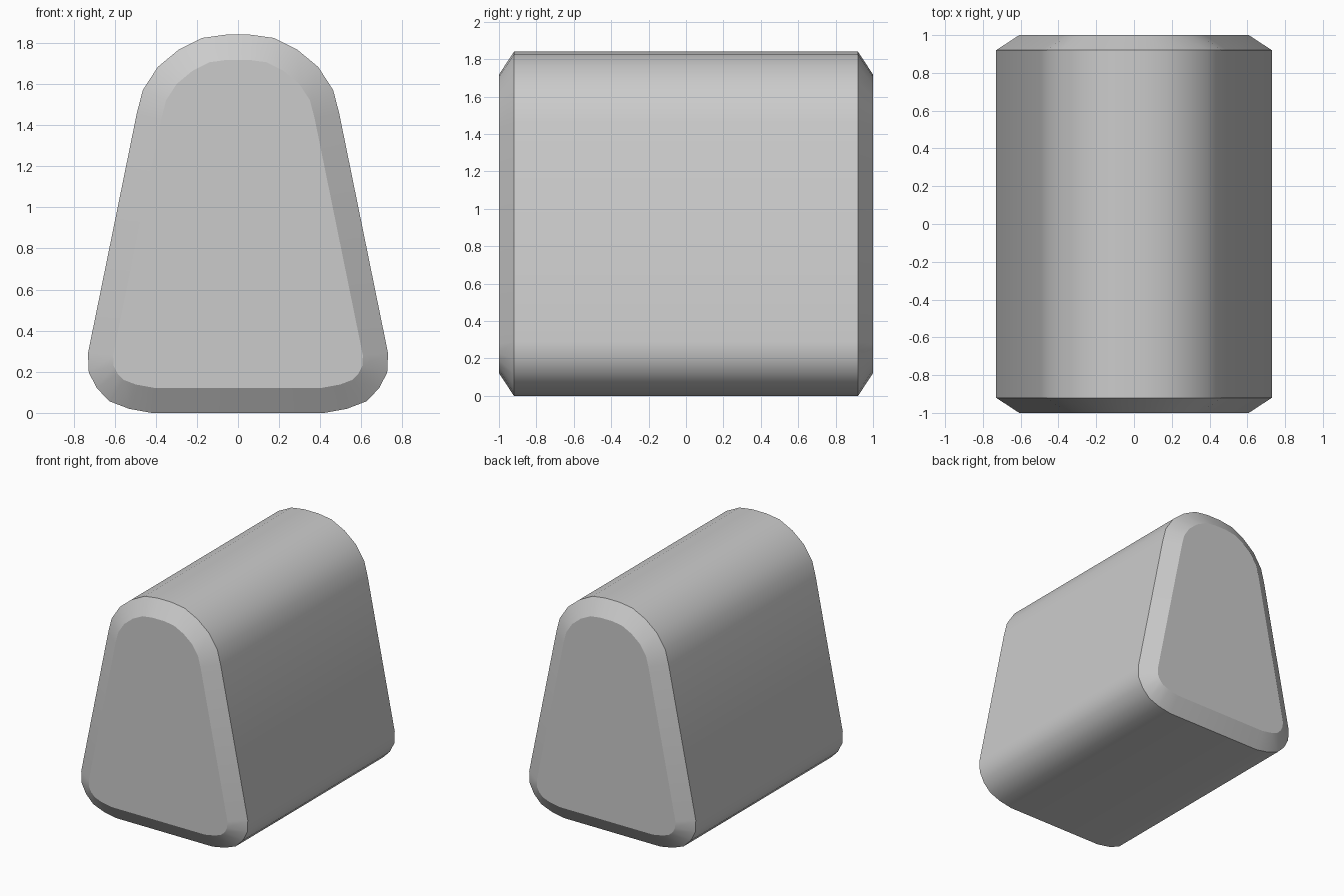
import bpy, bmesh, math
from mathutils import Vector

if "Cube" in bpy.data.objects:
    bpy.data.objects.remove(bpy.data.objects["Cube"])

# Left half of the rounded, tapered end profile (x, z), from top to bottom
half = [(-0.06, 1.84), (-0.175, 1.824), (-0.29, 1.766), (-0.39, 1.683),
        (-0.463, 1.571), (-0.492, 1.459), (-0.73, 0.29), (-0.726, 0.197),
        (-0.687, 0.12), (-0.624, 0.056), (-0.53, 0.02), (-0.42, 0.0)]
outer = [Vector(p) for p in half] + [Vector((-x, z)) for x, z in reversed(half)]


def inset(loop, d):
    """Offset a counter-clockwise closed outline inward by d."""
    result = []
    for i, p in enumerate(loop):
        a = (p - loop[i - 1]).normalized()
        b = (loop[(i + 1) % len(loop)] - p).normalized()
        na, nb = Vector((-a.y, a.x)), Vector((-b.y, b.x))
        result.append(p + (na + nb) * d / (1 + na.dot(nb)))
    return result


# Block with a chamfered rim at both ends
inner = inset(outer, 0.122)
bm = bmesh.new()
rings = [[bm.verts.new((p.x, y, p.y)) for p in loop]
         for loop, y in ((inner, -1), (outer, -0.92), (outer, 0.92), (inner, 1))]
n = len(outer)
for r, s in zip(rings, rings[1:]):
    for i in range(n):
        j = (i + 1) % n
        bm.faces.new((r[i], r[j], s[j], s[i]))
bm.faces.new(rings[0])
bm.faces.new(rings[-1])
bmesh.ops.recalc_face_normals(bm, faces=bm.faces)

mesh = bpy.data.meshes.new("rounded_wedge_block")
bm.to_mesh(mesh)
bm.free()
block = bpy.data.objects.new("rounded_wedge_block", mesh)
bpy.context.collection.objects.link(block)
bpy.context.view_layer.objects.active = block
block.select_set(True)
bpy.ops.object.shade_smooth_by_angle(angle=math.radians(30))
